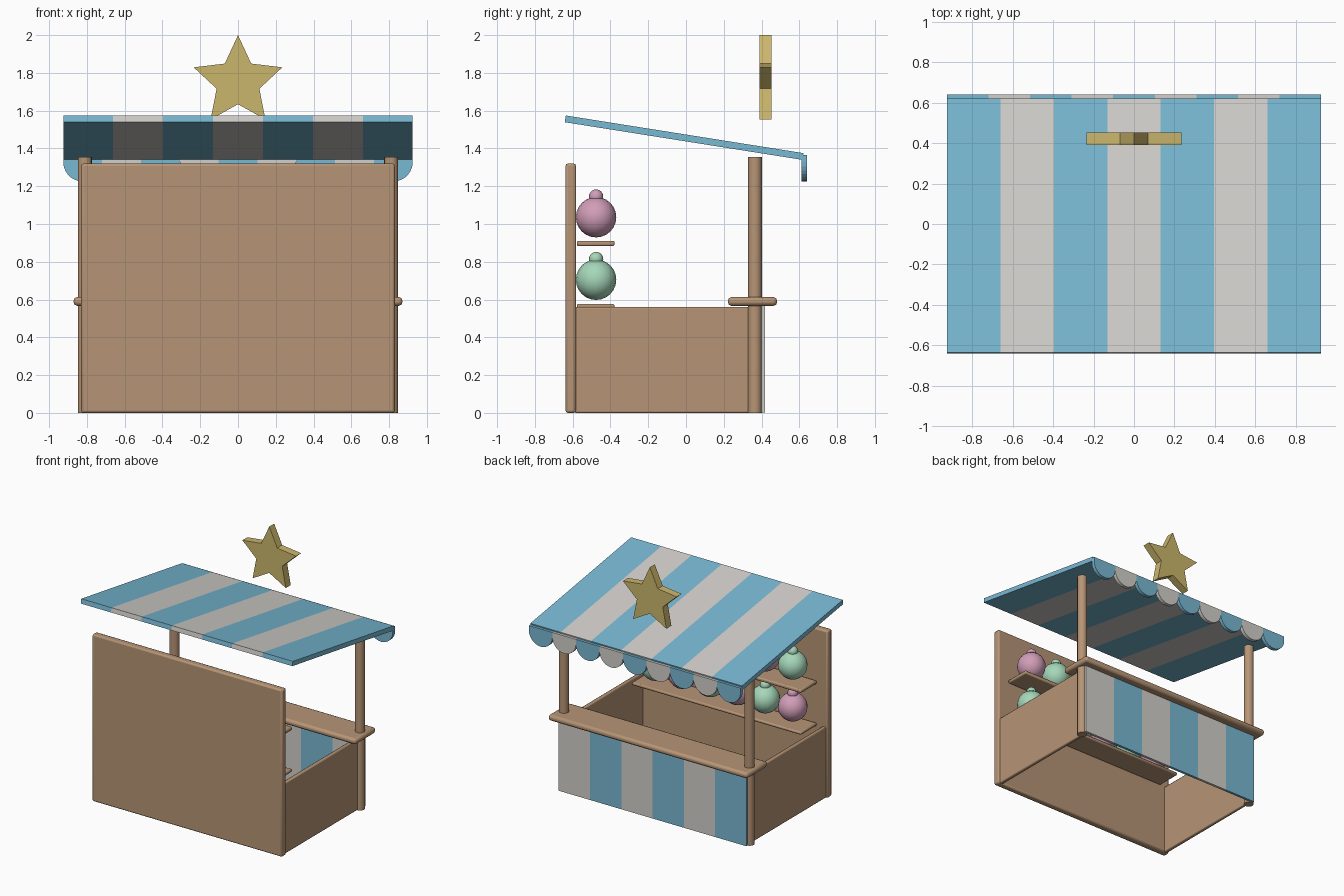
import bpy, bmesh
from math import sin, cos, pi, radians
from mathutils import Vector, Matrix

cube = bpy.data.objects.get("Cube")
if cube:
    bpy.data.objects.remove(cube, do_unlink=True)


def material(name, r, g, b):
    m = bpy.data.materials.new(name)
    m.use_nodes = True
    m.diffuse_color = (r, g, b, 1)
    node = next(n for n in m.node_tree.nodes if n.type == 'BSDF_PRINCIPLED')
    node.inputs["Base Color"].default_value = (r, g, b, 1)
    return m


WOOD = material("warm wood", 0.47, 0.30, 0.18)
BLUE = material("sky blue", 0.19, 0.48, 0.65)
WHITE = material("off white", 0.65, 0.63, 0.60)
GOLD = material("gold", 0.60, 0.47, 0.15)
PINK = material("soft pink", 0.64, 0.34, 0.48)
MINT = material("mint green", 0.38, 0.68, 0.49)


def finish(name, bm, mats, smooth=False):
    """Turn a bmesh into a named object."""
    bmesh.ops.recalc_face_normals(bm, faces=bm.faces)
    mesh = bpy.data.meshes.new(name)
    bm.to_mesh(mesh)
    bm.free()
    for m in mats:
        mesh.materials.append(m)
    obj = bpy.data.objects.new(name, mesh)
    bpy.context.collection.objects.link(obj)
    if smooth:
        bpy.ops.object.select_all(action='DESELECT')
        obj.select_set(True)
        bpy.context.view_layer.objects.active = obj
        bpy.ops.object.shade_smooth_by_angle(angle=radians(40))
    return obj


def box_mesh(size):
    bm = bmesh.new()
    bmesh.ops.create_cube(bm, size=1)
    bmesh.ops.scale(bm, vec=size, verts=bm.verts)
    return bm


def board(name, centre, size, bevel):
    """Wooden board with rounded edges."""
    obj = finish(name, box_mesh(size), [WOOD], smooth=True)
    obj.location = centre
    mod = obj.modifiers.new("rounded edges", 'BEVEL')
    mod.width, mod.segments = bevel, 2
    return obj


def striped(name, centre, size, count, mats, tilt=0):
    """Slab cut into equal stripes across x."""
    bm = box_mesh(size)
    step = size[0] / count
    for i in range(1, count):
        bmesh.ops.bisect_plane(bm, geom=bm.verts[:] + bm.edges[:] + bm.faces[:],
                               plane_co=(i * step - size[0] / 2, 0, 0), plane_no=(1, 0, 0))
    for f in bm.faces:
        i = int((f.calc_center_median().x + size[0] / 2) / step)
        f.material_index = min(i, count - 1) % 2
    obj = finish(name, bm, mats)
    obj.location = centre
    obj.rotation_euler.x = tilt
    return obj


def prism(name, outline, y0, y1, mat):
    """Extrude an x-z outline along y."""
    bm = bmesh.new()
    face = bm.faces.new([bm.verts.new((x, y0, z)) for x, z in outline])
    new = bmesh.ops.extrude_face_region(bm, geom=[face])["geom"]
    bmesh.ops.translate(bm, vec=(0, y1 - y0, 0),
                        verts=[v for v in new if isinstance(v, bmesh.types.BMVert)])
    return finish(name, bm, [mat])


# Stall walls, counter and shelves
board("back_wall", (0, -0.61, 0.66), (1.66, 0.055, 1.32), 0.012)
board("counter", (0, 0.352, 0.59), (1.74, 0.26, 0.046), 0.018)
board("lower_shelf", (0, -0.478, 0.565), (1.48, 0.2, 0.024), 0.009)
board("upper_shelf", (0, -0.478, 0.897), (1.48, 0.2, 0.028), 0.009)
for side, word in ((1, "left"), (-1, "right")):
    board(word + "_side_wall", (side * 0.8, -0.1, 0.28), (0.03, 0.98, 0.56), 0.008)
    bm = bmesh.new()
    bmesh.ops.create_cone(bm, cap_ends=True, segments=16, radius1=0.037,
                          radius2=0.037, depth=1.355)
    post = finish(word + "_post", bm, [WOOD], smooth=True)
    post.location = (side * 0.811, 0.365, 0.6775)

# Striped counter front and awning
striped("counter_front", (0, 0.408, 0.284), (1.64, 0.02, 0.564), 6, [BLUE, WHITE])
striped("awning", (0, -0.01, 1.457), (1.85, 1.274, 0.036), 7, [BLUE, WHITE], radians(-9))

# Scalloped trim hanging from the awning edge
COUNT = 9
radius = 1.85 / COUNT / 2
for i in range(COUNT):
    cx = (2 * i + 1 - COUNT) * radius
    arc = [(cx + radius * cos(a), 1.328 - radius * sin(a))
           for a in (pi * k / 14 for k in range(15))]
    prism(f"scallop_{i + 1}", [(cx + radius, 1.365)] + arc[:] + [(cx - radius, 1.365)],
          0.612, 0.641, WHITE if i % 2 else BLUE)

# Star sign
star = []
for k in range(10):
    r = 0.119 if k % 2 else 0.247
    star.append((r * sin(k * pi / 5), 1.753 + r * cos(k * pi / 5)))
prism("star_sign", star, 0.39, 0.452, GOLD)

# Prize toys: round body with a small ball on top
for row, z in enumerate((0.705, 1.036)):
    for i in range(6):
        bm = bmesh.new()
        for height, r in ((0, 0.107), (0.109, 0.038)):
            bmesh.ops.create_uvsphere(bm, u_segments=16, v_segments=12, radius=r,
                                      matrix=Matrix.Translation(Vector((0, 0, height))))
        toy = finish(f"prize_toy_{row + 1}_{i + 1}", bm,
                     [MINT if (i + row) % 2 else PINK], smooth=True)
        toy.location = ((i - 2.5) * 0.24, -0.476, z)
